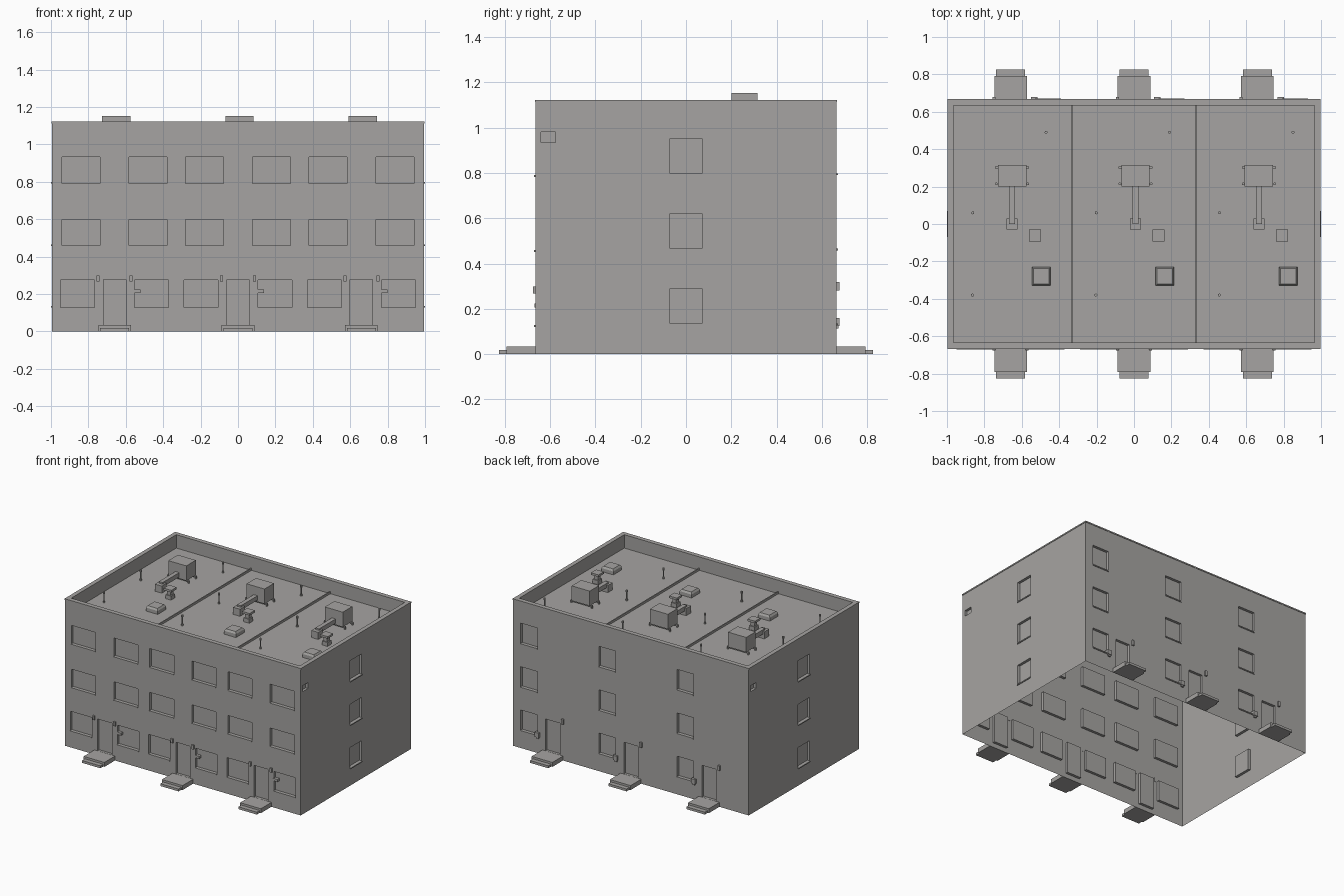
import bpy
import bmesh
from mathutils import Vector, Matrix

if "Cube" in bpy.data.objects:
    bpy.data.objects.remove(bpy.data.objects["Cube"], do_unlink=True)

# One plain grey for the whole building
GREY = (0.38, 0.372, 0.36, 1.0)
mat = bpy.data.materials.new("warm_grey")
mat.use_nodes = True
mat.diffuse_color = GREY
mat.node_tree.nodes["Principled BSDF"].inputs["Base Color"].default_value = GREY

WX, WY, TOP, ROOF = 0.994, 0.664, 1.12, 1.02
IX, IY = 0.964, 0.633
DEPTH, LIP = 0.02, 0.006
UNITS = (-0.66, 0.0, 0.66)


def box(bm, x, y, z):
    """Axis-aligned box from three (low, high) ranges."""
    lo, hi = Vector((x[0], y[0], z[0])), Vector((x[1], y[1], z[1]))
    m = Matrix.Translation((lo + hi) / 2) @ Matrix.Diagonal((*(hi - lo), 1))
    return bmesh.ops.create_cube(bm, size=1, matrix=m)["verts"]


def rod(bm, x, y, z, r):
    m = Matrix.Translation((x, y, (z[0] + z[1]) / 2))
    bmesh.ops.create_cone(bm, cap_ends=True, segments=10, radius1=r, radius2=r,
                          depth=z[1] - z[0], matrix=m)


def finish(bm, name):
    me = bpy.data.meshes.new(name)
    bm.to_mesh(me)
    bm.free()
    me.materials.append(mat)
    ob = bpy.data.objects.new(name, me)
    bpy.context.scene.collection.objects.link(ob)
    return ob


def wall_box(bm, side, along, z, inner, outer):
    """Box on a wall; inner and outer are offsets from the wall face."""
    if side in ("front", "back"):
        s = -1 if side == "front" else 1
        box(bm, along, sorted((s * (WY + inner), s * (WY + outer))), z)
    else:
        s = -1 if side == "minus" else 1
        box(bm, sorted((s * (WX + inner), s * (WX + outer))), along, z)


# Window and door layout
windows, doors = [], []
for u in UNITS:
    for z in ((0.12, 0.275), (0.452, 0.598), (0.783, 0.932)):
        a, b = (0.107, 0.289) if z[0] < 0.2 else (0.077, 0.28)
        windows += [("front", (u + a, u + b), z), ("front", (u - b, u - a), z)]
    for z in (0.128, 0.458, 0.79):
        windows.append(("back", (u + 0.13, u + 0.27), (z, z + 0.162)))
    for side in ("front", "back"):
        doors.append((side, (u - 0.06, u + 0.06), (0.035, 0.277)))
for side in ("minus", "plus"):
    for z in (0.128, 0.458, 0.79):
        windows.append((side, (-0.07, 0.07), (z, z + 0.162)))
hatches = [("plus", (-0.64, -0.575), (0.935, 0.98)),
           ("minus", (0.575, 0.64), (0.935, 0.98))]

# Building shell: solid block with roof well and recessed openings
bm = bmesh.new()
box(bm, (-WX, WX), (-WY, WY), (0, TOP))
shell = finish(bm, "building_shell")
bm = bmesh.new()
box(bm, (-IX, IX), (-IY, IY), (ROOF, TOP + 0.1))
for w in windows + doors + hatches:
    wall_box(bm, *w, -DEPTH, 0.05)
cutter = finish(bm, "opening_cutter")
cutter.hide_render = True
mod = shell.modifiers.new("openings", "BOOLEAN")
mod.operation = "DIFFERENCE"
mod.solver = "EXACT"
mod.object = cutter
dg = bpy.context.evaluated_depsgraph_get()
shell.data = bpy.data.meshes.new_from_object(shell.evaluated_get(dg))
shell.modifiers.clear()
bpy.data.objects.remove(cutter, do_unlink=True)

# Open underside
bm = bmesh.new()
bm.from_mesh(shell.data)
under = [f for f in bm.faces if all(v.co.z < 0.0001 for v in f.verts)]
bmesh.ops.delete(bm, geom=under, context="FACES")
bm.to_mesh(shell.data)
bm.free()
if not shell.data.materials:
    shell.data.materials.append(mat)

# Window sills
bm = bmesh.new()
for side, along, z in windows:
    wall_box(bm, side, along, (z[0], z[0] + 0.008), -DEPTH, LIP)
finish(bm, "window_sills")

# Parapet coping
bm = bmesh.new()
cz, e = (TOP - 0.008, TOP + 0.002), 0.003
for s in (-1, 1):
    box(bm, (-WX - e, WX + e), sorted((s * IY, s * (WY + e))), cz)
    box(bm, sorted((s * IX, s * (WX + e))), (-IY, IY), cz)
finish(bm, "parapet_coping")

# Entrance steps
bm = bmesh.new()
for u in UNITS:
    for side in ("front", "back"):
        wall_box(bm, side, (u - 0.087, u + 0.087), (0, 0.034), 0, 0.128)
        wall_box(bm, side, (u - 0.077, u + 0.077), (0, 0.018), 0.128, 0.162)
finish(bm, "entrance_steps")

# Wall lamps
bm = bmesh.new()
for u in UNITS:
    for s in (-0.088, 0.088):
        wall_box(bm, "front", (u + s - 0.008, u + s + 0.008), (0.267, 0.298), -0.002, 0.012)
    wall_box(bm, "back", (u - 0.097, u - 0.08), (0.28, 0.318), -0.002, 0.014)
finish(bm, "wall_lamps")

# Letter boxes and meter boxes
bm = bmesh.new()
for u in UNITS:
    wall_box(bm, "front", (u + 0.104, u + 0.14), (0.205, 0.224), -DEPTH, 0.004)
    wall_box(bm, "back", (u + 0.108, u + 0.143), (0.125, 0.16), -DEPTH, 0.014)
    wall_box(bm, "back", (u + 0.115, u + 0.136), (0.113, 0.125), -0.002, 0.009)
finish(bm, "wall_boxes")

# Roof dividers between the three units
bm = bmesh.new()
for x in (-0.333, 0.333):
    box(bm, (x - 0.004, x + 0.004), (-IY, IY), (ROOF, ROOF + 0.016))
finish(bm, "roof_dividers")

# Rooftop air units with feet, duct and duct end box
bm = bmesh.new()
for u in UNITS:
    c = u + 0.008
    box(bm, (c - 0.076, c + 0.076), (0.2, 0.315), (ROOF + 0.02, 1.153))
    for y in (0.215, 0.302):
        box(bm, (c - 0.088, c + 0.088), (y - 0.005, y + 0.005), (ROOF + 0.01, ROOF + 0.02))
        for s in (-0.085, 0.085):
            rod(bm, c + s, y, (ROOF, ROOF + 0.022), 0.007)
    box(bm, (c - 0.016, c + 0.016), (0.0, 0.2), (1.052, 1.086))
    box(bm, (c - 0.029, c + 0.029), (-0.029, 0.029), (ROOF, 1.074))
finish(bm, "roof_air_units")

# Capped roof vents
bm = bmesh.new()
for u in UNITS:
    for h, z in ((0.024, (ROOF, 1.05)), (0.016, (1.05, 1.084)), (0.032, (1.084, 1.1))):
        box(bm, (u + 0.131 - h, u + 0.131 + h), (-0.062 - h, -0.062 + h), z)
finish(bm, "roof_vents")

# Roof hatches with sloping lid edges
bm = bmesh.new()
for u in UNITS:
    x, y = u + 0.164, -0.28
    box(bm, (x - 0.05, x + 0.05), (y - 0.05, y + 0.05), (ROOF, 1.046))
    lid = box(bm, (x - 0.05, x + 0.05), (y - 0.05, y + 0.05), (1.046, 1.06))
    for v in lid:
        if v.co.z > 1.05:
            v.co.x = x + (v.co.x - x) * 0.82
            v.co.y = y + (v.co.y - y) * 0.82
finish(bm, "roof_hatches")

# Roof pipes with collars and caps
bm = bmesh.new()
for u in UNITS:
    for x, y in ((-0.202, 0.06), (0.19, 0.49), (-0.204, -0.38)):
        rod(bm, u + x, y, (ROOF, ROOF + 0.012), 0.008)
        rod(bm, u + x, y, (ROOF, 1.095), 0.005)
        rod(bm, u + x, y, (1.085, 1.1), 0.008)
finish(bm, "roof_pipes")
